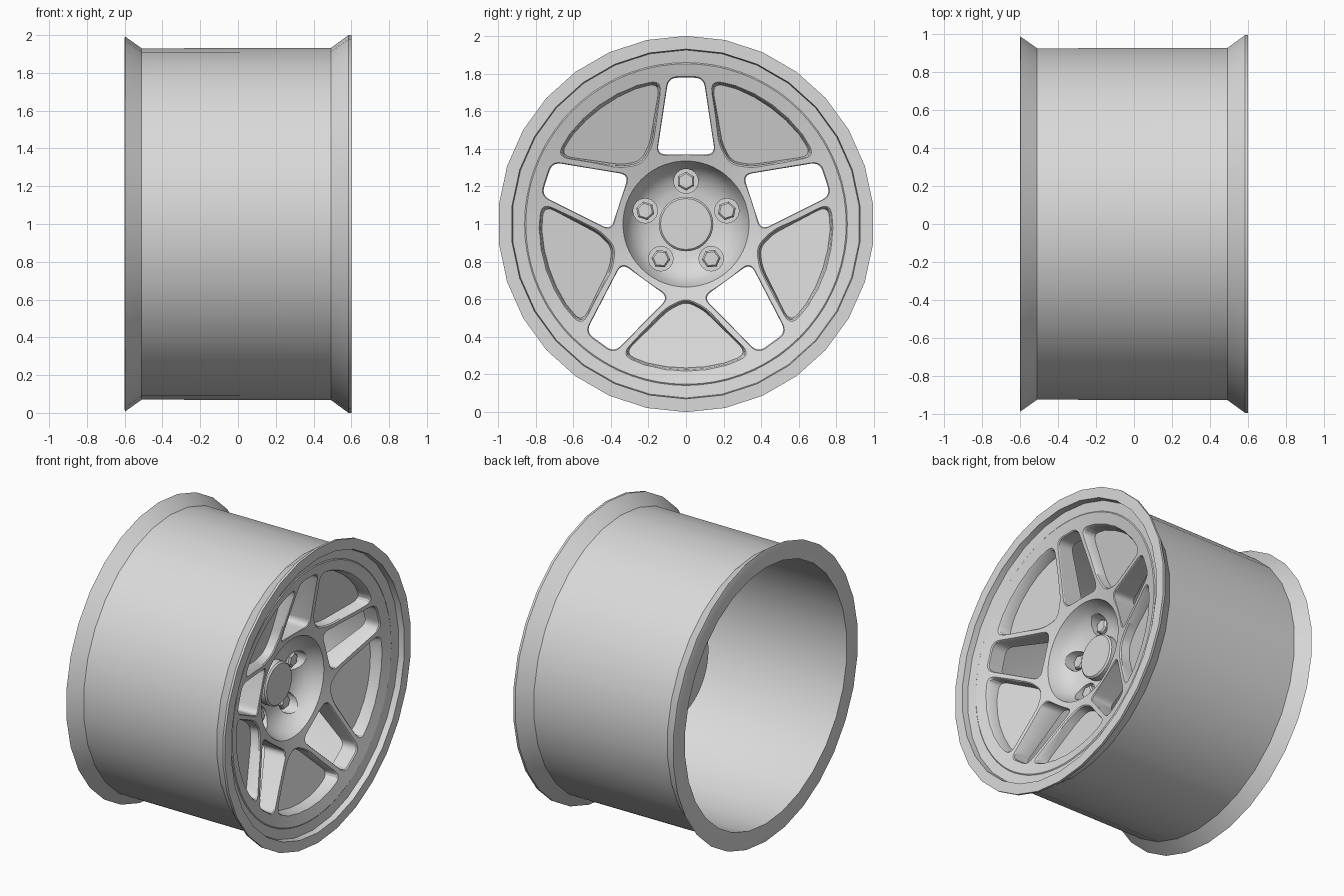
import bpy, bmesh, math
from mathutils import Vector

cube = bpy.data.objects.get("Cube")
if cube:
    bpy.data.objects.remove(cube, do_unlink=True)

metal = bpy.data.materials.new("satin_grey_metal")
metal.use_nodes = True
GREY = (0.7, 0.7, 0.7, 1)
metal.diffuse_color = GREY
metal.node_tree.nodes["Principled BSDF"].inputs["Base Color"].default_value = GREY

SPOKES = [math.radians(90 + 72 * i) for i in range(5)]
HALF_STEP = math.radians(36)


def place(x, t, r, angle):
    """Axial x, tangential t and radial r at a wheel angle."""
    c, s = math.cos(angle), math.sin(angle)
    return Vector((x, r * c - t * s, 1 + r * s + t * c))


def add_object(name, bm):
    bmesh.ops.remove_doubles(bm, verts=bm.verts, dist=1e-5)
    bmesh.ops.recalc_face_normals(bm, faces=bm.faces)
    mesh = bpy.data.meshes.new(name)
    bm.to_mesh(mesh)
    bm.free()
    mesh.materials.append(metal)
    obj = bpy.data.objects.new(name, mesh)
    bpy.context.collection.objects.link(obj)
    return obj


def smooth(obj, degrees=30):
    bpy.ops.object.select_all(action='DESELECT')
    obj.select_set(True)
    bpy.context.view_layer.objects.active = obj
    bpy.ops.object.shade_smooth_by_angle(angle=math.radians(degrees))


def lathe(bm, profile, segs, closed=False, y=0, z=1, turn=math.pi / 2):
    """Revolve (x, radius) points about an axis along x."""
    rings = []
    for i in range(segs):
        a = turn + math.tau * i / segs
        rings.append([bm.verts.new((x, y + r * math.cos(a), z + r * math.sin(a)))
                      for x, r in profile])
    count = len(profile)
    for i in range(segs):
        a, b = rings[i], rings[(i + 1) % segs]
        for j in range(count if closed else count - 1):
            k = (j + 1) % count
            if profile[j][1] == 0 and profile[k][1] == 0:
                continue
            if profile[j][1] == 0:
                bm.faces.new((a[j], a[k], b[k]))
            elif profile[k][1] == 0:
                bm.faces.new((a[j], a[k], b[j]))
            else:
                bm.faces.new((a[j], a[k], b[k], b[j]))


def face_x(r):
    """Front of the concave spoke face at a radius."""
    return 0.41 + (r - 0.335) * 0.28


def fillet(corners, steps=5):
    """Round each (t, r, cut) corner with a small curve."""
    out = []
    for i, (t, r, cut) in enumerate(corners):
        p = Vector((t, r))
        if cut == 0:
            out.append(p)
            continue
        ends = []
        for q in (corners[i - 1], corners[(i + 1) % len(corners)]):
            ends.append(p + (Vector(q[:2]) - p).normalized() * cut)
        for k in range(steps + 1):
            f = k / steps
            out.append(ends[0] * (1 - f) ** 2 + p * 2 * f * (1 - f) + ends[1] * f * f)
    return out


def cut_prism(bm, outline, angle, chamfer, draft, floor):
    """Cutter with a chamfered mouth, drafted walls and a given floor."""
    mid = sum(outline, Vector((0, 0))) / len(outline)

    def loop(offset, height):
        verts = []
        for p in outline:
            q = p + (p - mid).normalized() * offset
            verts.append(bm.verts.new(place(height(q), q.x, q.y, angle)))
        return verts

    loops = [loop(-draft, floor),
             loop(0, lambda q: face_x(q.length) - chamfer),
             loop(chamfer * 2, lambda q: face_x(q.length) + chamfer),
             loop(chamfer * 2, lambda q: 0.8)]
    n = len(outline)
    for a, b in zip(loops, loops[1:]):
        for i in range(n):
            bm.faces.new((a[i], a[(i + 1) % n], b[(i + 1) % n], b[i]))
    bm.faces.new(loops[0])
    bm.faces.new(loops[-1])


# Rim: barrel, flared lips and grooved front ring
bm = bmesh.new()
lathe(bm, [(-0.6, 0.985), (-0.597, 0.992), (-0.51, 0.93), (0, 0.931), (0.492, 0.932),
           (0.585, 1.0), (0.6, 1.0), (0.6, 0.93), (0.56, 0.925), (0.55, 0.858),
           (0.48, 0.855), (0.42, 0.875), (-0.5, 0.875), (-0.6, 0.87)],
      30, closed=True)
smooth(add_object("rim_barrel", bm), 25)

# Wheel centre: concave spoke disc, hub bowl and rear mounting pad
bm = bmesh.new()
lathe(bm, [(0.5, 0.862), (0.548, 0.862), (face_x(0.852), 0.852), (face_x(0.335), 0.335),
           (0.355, 0.315), (0.31, 0.285), (0.275, 0.24), (0.255, 0.18), (0.25, 0),
           (0.07, 0), (0.07, 0.34), (0.25, 0.355), (0.35, 0.6), (0.42, 0.77),
           (0.44, 0.82), (0.44, 0.885), (0.5, 0.885)], 72, closed=True)
centre = add_object("spoke_centre", bm)

# Cutters: open windows, closed pockets and bolt recesses
window = fillet([(-0.155, 0.37, 0.05), (0.155, 0.37, 0.05),
                 (0.093, 0.778, 0.05), (-0.093, 0.778, 0.05)])
arc = [(0.775 * math.sin(math.radians(d)), 0.775 * math.cos(math.radians(d)), 0)
       for d in (16, 8, 0, -8, -16)]
pocket = fillet([(-0.1, 0.45, 0.045), (0, 0.402, 0.045), (0.1, 0.45, 0.045),
                 (0.341, 0.694, 0.07)] + arc + [(-0.341, 0.694, 0.07)])
bm = bmesh.new()
for a in SPOKES:
    cut_prism(bm, window, a, 0.006, 0, lambda q: -0.1)
    cut_prism(bm, pocket, a + HALF_STEP, 0.008, 0.01, lambda q: face_x(q.y) - 0.065)
    hole = place(0, 0, 0.228, a)
    lathe(bm, [(0.225, 0), (0.225, 0.065), (0.6, 0.065), (0.6, 0)], 24,
          y=hole.y, z=hole.z)
cutter = add_object("opening_cutter", bm)
cutter.hide_render = True

cut = centre.modifiers.new("openings", 'BOOLEAN')
cut.operation = 'DIFFERENCE'
cut.solver = 'EXACT'
cut.use_self = True
cut.object = cutter
bpy.context.view_layer.objects.active = centre
bpy.ops.object.modifier_apply(modifier=cut.name)
bpy.data.objects.remove(cutter, do_unlink=True)
smooth(centre)

# Centre cap
bm = bmesh.new()
lathe(bm, [(0.2, 0), (0.2, 0.145), (0.3, 0.145), (0.31, 0.135), (0.31, 0)], 40)
smooth(add_object("centre_cap", bm))

# Hexagonal wheel bolts
for i, a in enumerate(SPOKES):
    bm = bmesh.new()
    spot = place(0, 0, 0.228, a)
    lathe(bm, [(0.2, 0), (0.2, 0.05), (0.258, 0.05), (0.268, 0.04), (0.268, 0)], 6,
          y=spot.y, z=spot.z, turn=a)
    smooth(add_object(f"wheel_bolt_{i + 1}", bm))
